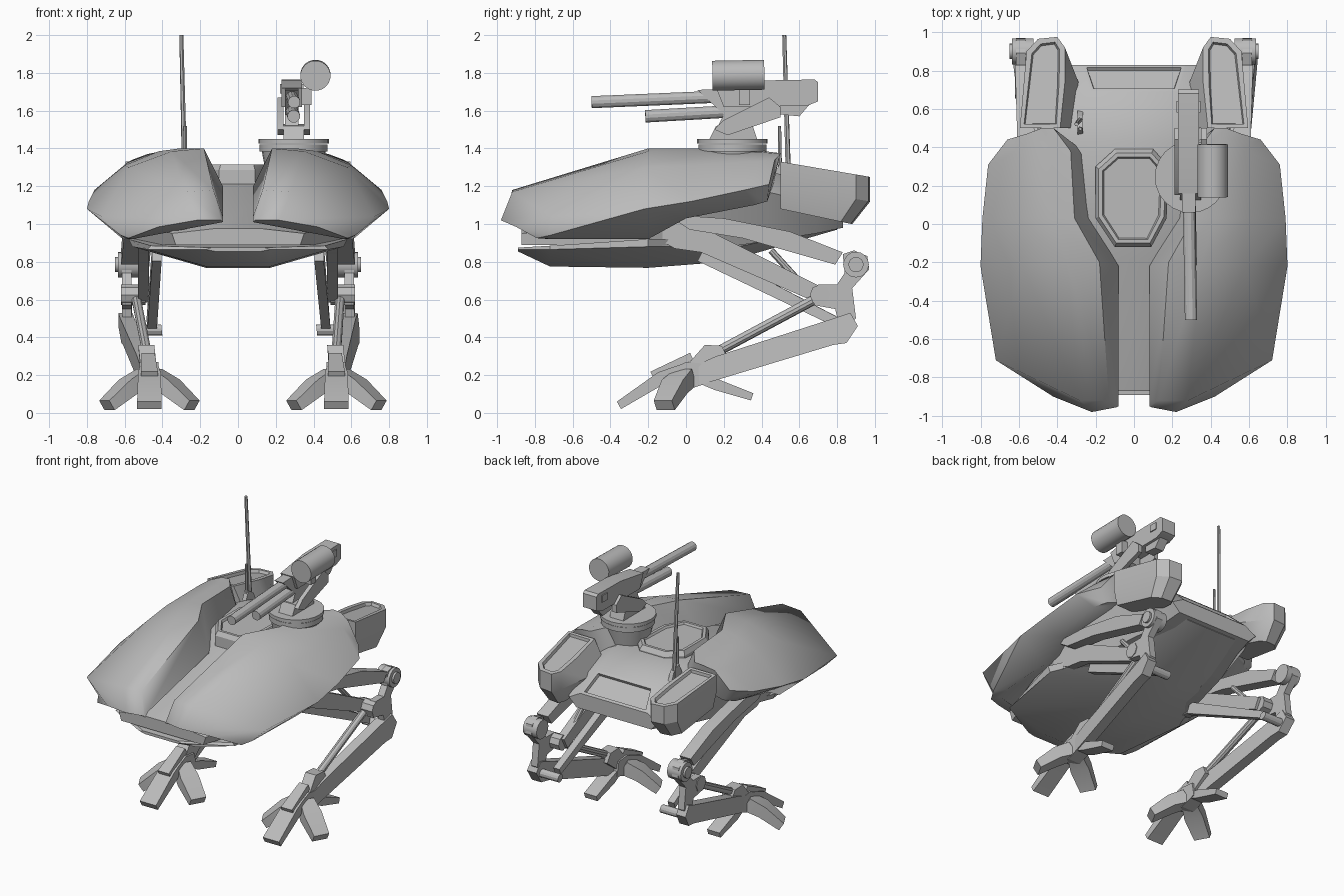
import bpy, bmesh, math
from mathutils import Vector

grey = bpy.data.materials.new("armour_grey")
grey.diffuse_color = (0.5, 0.5, 0.5, 1)


def loft(name, rows, xf=None):
    """Skin closed rings of equal length and cap both ends."""
    bm = bmesh.new()
    rings = [[bm.verts.new(xf(Vector(p)) if xf else p) for p in r] for r in rows]
    n = len(rings[0])
    for a, b in zip(rings, rings[1:]):
        for j in range(n):
            k = (j + 1) % n
            bm.faces.new((a[j], a[k], b[k], b[j]))
    bm.faces.new(rings[0])
    bm.faces.new(rings[-1])
    bmesh.ops.recalc_face_normals(bm, faces=bm.faces)
    me = bpy.data.meshes.new(name)
    bm.to_mesh(me)
    bm.free()
    me.materials.append(grey)
    ob = bpy.data.objects.new(name, me)
    bpy.context.collection.objects.link(ob)
    return ob


def prism(name, prof, xc, w, xf=None):
    """Side profile (y, z) with thickness w around x = xc (number or function of y)."""
    f = xc if callable(xc) else (lambda y: xc)
    return loft(name, [[(f(y) + d, y, z) for y, z in prof] for d in (-w / 2, w / 2)], xf)


def beam(name, path, ws, hs, xf=None):
    """Box-section bar along a path with varying width and height."""
    P = [Vector(p) for p in path]
    t = (P[-1] - P[0]).normalized()
    s = t.cross(Vector((0, 0, 1))).normalized()
    u = s.cross(t)
    return loft(name, [[p + s * a * w / 2 + u * b * h / 2 for a, b in ((-1, -1), (1, -1), (1, 1), (-1, 1))]
                       for p, w, h in zip(P, ws, hs)], xf)


def rod(name, p, q, r, n=16, r2=None, xf=None):
    p, q = Vector(p), Vector(q)
    t = (q - p).normalized()
    s = t.orthogonal().normalized()
    u = t.cross(s)
    ang = [2 * math.pi * i / n for i in range(n)]
    return loft(name, [[c + (s * math.cos(a) + u * math.sin(a)) * rr for a in ang]
                       for c, rr in ((p, r), (q, r2 or r))], xf)


def inset(ob, point, width, depth):
    """Sink a panel into the face nearest to a point."""
    bm = bmesh.new()
    bm.from_mesh(ob.data)
    f = min(bm.faces, key=lambda f: (f.calc_center_median() - Vector(point)).length)
    bmesh.ops.inset_individual(bm, faces=[f], thickness=width)
    bmesh.ops.inset_individual(bm, faces=[f], thickness=0.008, depth=depth)
    bm.to_mesh(ob.data)
    bm.free()


def sym(y, half):
    return [(x, y, z) for x, z in half] + [(-x, y, z) for x, z in reversed(half)]


# big armour shells: rows front to back, each from channel edge over ridge to lower rim
SHELL = [
    [(.08, -.95, 1.01), (.09, -.955, 1.02), (.22, -.98, 1.02), (.42, -.90, .985), (.58, -.79, .925), (.56, -.72, .92)],
    [(.08, -.92, 1.04), (.13, -.92, 1.18), (.28, -.92, 1.17), (.72, -.71, 1.04), (.62, -.72, .94), (.59, -.62, .92)],
    [(.08, -.22, 1.20), (.18, -.20, 1.40), (.35, -.20, 1.385), (.58, -.22, 1.30), (.80, -.22, 1.08), (.61, -.20, .92)],
    [(.23, .03, 1.22), (.31, .03, 1.40), (.42, .03, 1.385), (.60, .03, 1.31), (.79, .03, 1.12), (.66, .0, 1.03)],
    [(.24, .36, 1.2), (.33, .38, 1.39), (.43, .40, 1.38), (.58, .38, 1.33), (.76, .31, 1.18), (.65, .36, 1.10)],
    [(.37, .46, 1.2), (.42, .50, 1.375), (.48, .50, 1.37), (.56, .47, 1.34), (.66, .44, 1.21), (.60, .43, 1.12)]]
for s, side in ((-1, "left"), (1, "right")):
    loft(side + "_shell", SHELL, lambda v: Vector((s * v.x, v.y, v.z)))

# central body with sloping channel floor and rear deck
core = loft("central_body", [
    sym(-.87, [(.13, .975), (.35, .95), (.33, .89)]),
    sym(-.18, [(.25, 1.20), (.55, 1.02), (.55, .89)]),
    sym(.10, [(.30, 1.25), (.56, 1.10), (.45, .86)]),
    sym(.43, [(.27, 1.28), (.50, 1.17), (.40, .91)]),
    sym(.69, [(.23, 1.22), (.45, 1.11), (.32, .95)]),
    sym(.83, [(.27, 1.09), (.36, 1.04), (.30, .98)])])
inset(core, (0, .76, 1.155), .03, -.02)

# belly plate
loft("belly_plate", [
    sym(-.89, [(.14, .875), (.17, .865), (.12, .855)]),
    sym(-.72, [(.46, .885), (.48, .865), (.17, .775)]),
    sym(-.20, [(.58, .92), (.56, .88), (.17, .768)]),
    sym(.08, [(.45, .92), (.44, .88), (.17, .79)]),
    sym(.28, [(.36, .92), (.34, .88), (.17, .82)]),
    sym(.80, [(.29, 1.02), (.28, .99), (.2, .97)])])

# roof hatch
HATCH = [(-.1, .39), (.1, .39), (.18, .3), (.17, .03), (.09, -.12), (-.1, -.12), (-.2, .03), (-.2, .3)]
hatch = loft("roof_hatch", [[(x * k, .13 + (y - .13) * k, z) for x, y in HATCH]
                            for k, z in ((1, 1.2), (1, 1.285), (.92, 1.315))])
inset(hatch, (0, .13, 1.315), .022, -.015)

# rear corner pods with sunken top panels; the inner flank slopes down to the deck
POD = [(.385, .5), (.36, .74), (.36, .92), (.40, .975), (.5, .965), (.56, .9), (.595, .5)]
for s, side in ((-1, "left"), (1, "right")):
    rows = []
    for k, dz, flank in ((.8, -.25, .02), (1, -.13, .07), (1, 0, 0)):
        rows.append([(s * (.46 + (x - .46) * k - (flank if i < 2 else 0)), .5 + (y - .5) * k,
                      1.33 - .17 * (y - .5) + dz) for i, (x, y) in enumerate(POD)])
    pod = loft(side + "_rear_pod", rows)
    inset(pod, (s * .46, .8, 1.29), .03, -.02)


# legs
def leg(s, side):
    def xf(v):  # mirror; both feet stand slightly to +x
        return Vector((s * v.x + .026 * min(1, max(0, (.5 - v.z) / .25)), v.y, v.z))

    def nm(part):
        return side + "_" + part

    prism(nm("upper_arm"), [(-.1, 1.05), (.2, 1.03), (.55, .96), (.83, .85), (.79, .785), (.3, .925), (.02, .97)],
          lambda y: .55 + .03 * y, .09, xf)
    prism(nm("thigh_link"), [(-.2, .95), (-.07, 1.03), (.15, .95), (.73, .66), (.69, .585), (.08, .85), (-.06, .87)],
          .5, .06, xf)
    beam(nm("inner_link"), [(.43, .08, .84), (.46, .82, .47)], (.05, .05), (.08, .05), xf)
    rod(nm("damper"), (.48, .45, .86), (.5, .65, .64), .018, 8, None, xf)
    prism(nm("knee_rocker"), [(.83, .84), (.89, .86), (.96, .83), (.97, .76), (.88, .66), (.9, .5), (.82, .42),
                              (.79, .55), (.68, .57), (.66, .63), (.7, .68), (.8, .68), (.84, .74)], .59, .05, xf)
    rod(nm("knee_joint"), (.525, .9, .785), (.635, .9, .785), .068, 16, None, xf)
    rod(nm("knee_cap"), (.63, .9, .785), (.65, .9, .785), .04, 16, None, xf)
    rod(nm("elbow_joint"), (.49, .71, .625), (.62, .71, .625), .055, 8, None, xf)
    rod(nm("heel_pin"), (.41, .85, .44), (.62, .85, .44), .03, 12, None, xf)
    prism(nm("shin"), [(.87, .53), (.91, .46), (.85, .37), (.78, .36), (.05, .14), (0, .23), (.16, .3), (.78, .5)],
          lambda y: .5 + .11 * y, .075, xf)
    rod(nm("shin_piston"), (.54, .7, .61), (.5, .14, .31), .026, 10, None, xf)
    prism(nm("ankle_bracket"), [(.02, .27), (.1, .36), (.19, .355), (.22, .29), (.1, .2)], .5, .085, xf)
    prism(nm("ankle_block"), [(-.1, .22), (.0, .27), (.1, .26), (.12, .16), (.0, .12), (-.08, .14)], .495, .1, xf)
    beam(nm("front_toe"), [(.495, .0, .24), (.495, -.13, .185), (.495, -.355, .04)], (.09, .12, .13),
         (.05, .07, .045), xf)
    beam(nm("toe_guard"), [(.495, .03, .3), (.495, -.18, .2)], (.07, .09), (.04, .04), xf)
    for d, part in ((1, "outer_toe"), (-1, "inner_toe")):
        beam(nm(part), [(.495 + d * .02, 0, .19), (.495 + d * .11, -.06, .14), (.495 + d * .225, -.115, .04)],
             (.1, .13, .11), (.1, .085, .06), xf)
    beam(nm("rear_toe"), [(.495, .04, .19), (.495, .16, .15), (.495, .35, .085)], (.08, .1, .1), (.04, .06, .04), xf)


leg(-1, "left")
leg(1, "right")

# turret base
GX, GY = .295, .245
rod("turret_drum", (GX, GY, 1.18), (GX, GY, 1.39), .13, 24, .17)
rod("turret_ring", (GX, GY, 1.385), (GX, GY, 1.42), .18, 24)
rod("turret_disc", (GX, GY, 1.425), (GX, GY, 1.45), .187, 24)
prism("turret_stand", [(.12, 1.44), (.38, 1.44), (.35, 1.53), (.16, 1.52)], GX, .11)
for x in (.225, .365):
    prism("gun_cradle", [(.15, 1.5), (.22, 1.47), (.5, 1.565), (.5, 1.62), (.44, 1.67), (.2, 1.55)], x, .03)

# gun
G = .285
prism("gun_neck", [(.06, 1.71), (.36, 1.72), (.36, 1.56), (.26, 1.5), (.16, 1.5), (.2, 1.58)], G, .07)
prism("gun_receiver", [(.16, 1.72), (.42, 1.76), (.68, 1.765), (.7, 1.75), (.7, 1.65), (.64, 1.625), (.2, 1.62)], G, .11)
prism("gun_rear_lug", [(.5, 1.65), (.66, 1.64), (.6, 1.57), (.5, 1.58)], G, .07)
prism("gun_side_box", [(.58, 1.74), (.64, 1.74), (.64, 1.69), (.58, 1.69)], G, .125)
rod("upper_barrel", (.297, -.5, 1.645), (G, .2, 1.675), .033, 12)
rod("lower_barrel", (.295, -.215, 1.57), (G, .3, 1.6), .034, 12)

# sight cylinder on its bracket
rod("sight_cylinder", (.41, .14, 1.785), (.41, .415, 1.79), .08, 20)
prism("sight_bracket", [(.28, 1.72), (.34, 1.72), (.34, 1.63), (.28, 1.63)], .36, .06)

# antennas
rod("tall_antenna", (-.28, .545, 1.15), (-.30, .52, 2.0), .015, 6, .011)
rod("short_antenna", (-.28, .50, 1.15), (-.28, .495, 1.52), .011, 6, .009)
prism("antenna_base", [(.44, 1.2), (.6, 1.2), (.56, 1.29), (.5, 1.33)], -.28, .03)

# smooth curved faces, keep hard edges; the shells blend over softer corners
for shells, angle in ((True, 62), (False, 28)):
    bpy.ops.object.select_all(action='DESELECT')
    for ob in bpy.data.objects:
        if ob.name.endswith("_shell") == shells:
            ob.select_set(True)
            bpy.context.view_layer.objects.active = ob
    bpy.ops.object.shade_smooth_by_angle(angle=math.radians(angle))
